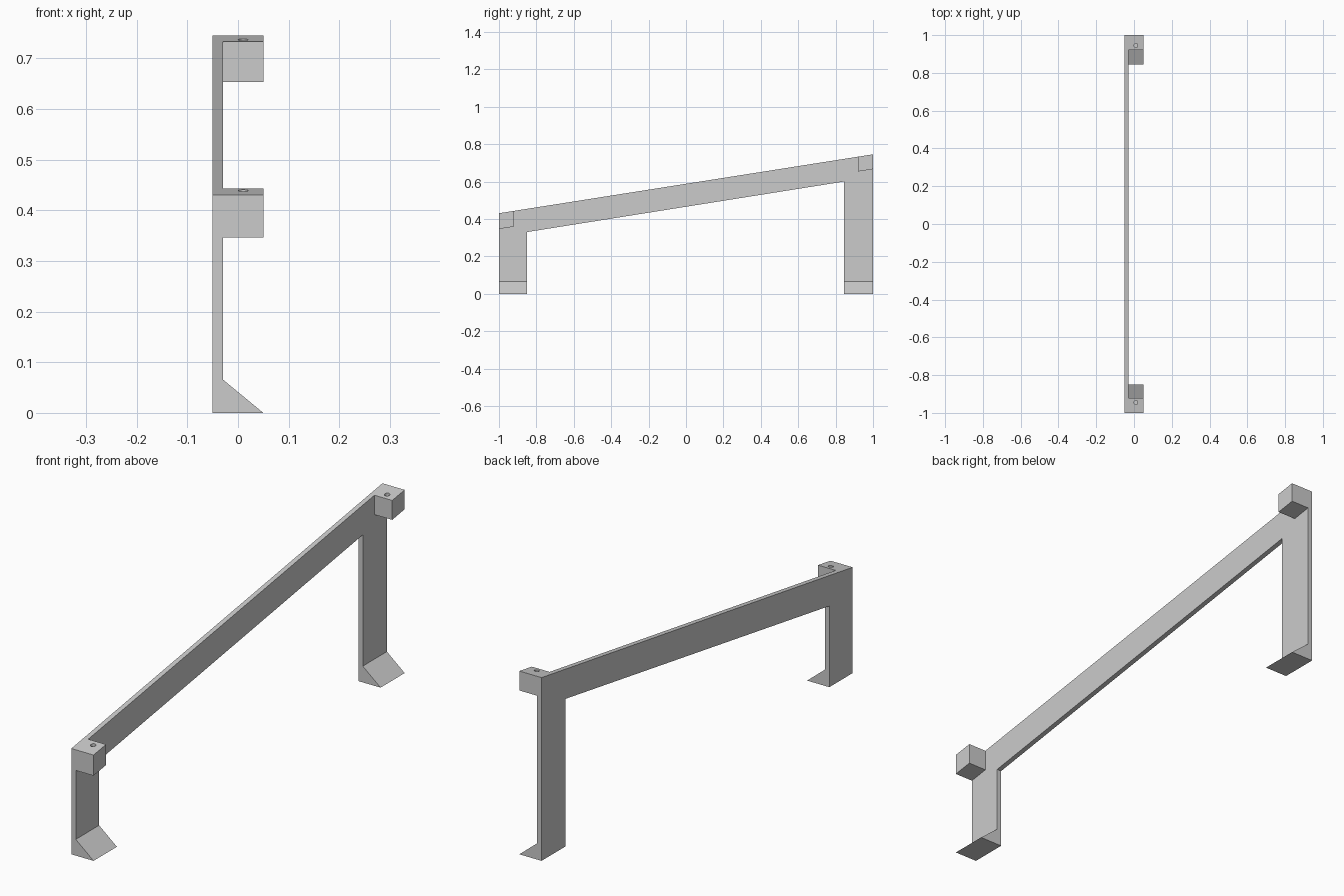
import bpy
import bmesh
from mathutils import Matrix, Vector

cube = bpy.data.objects.get("Cube")
if cube:
    bpy.data.objects.remove(cube, do_unlink=True)

GREY = (0.6, 0.6, 0.6, 1.0)
mat = bpy.data.materials.new("plain_grey")
mat.use_nodes = True
mat.diffuse_color = GREY
mat.node_tree.nodes["Principled BSDF"].inputs["Base Color"].default_value = GREY

OUTER, INNER, EDGE = -0.05, -0.03, 0.05   # plate faces and free edge of the lugs


def top_z(y):
    """Height of the sloping top edge."""
    return 0.588 + 0.1575 * y


def add_object(name, bm):
    bmesh.ops.recalc_face_normals(bm, faces=bm.faces)
    mesh = bpy.data.meshes.new(name)
    bm.to_mesh(mesh)
    bm.free()
    mesh.materials.append(mat)
    obj = bpy.data.objects.new(name, mesh)
    bpy.context.collection.objects.link(obj)
    return obj


def prism(name, profile, depth):
    """Extrude a closed 3D profile along a vector."""
    bm = bmesh.new()
    face = bm.faces.new([bm.verts.new(p) for p in profile])
    moved = bmesh.ops.extrude_face_region(bm, geom=[face], use_keep_orig=True)
    verts = [g for g in moved["geom"] if isinstance(g, bmesh.types.BMVert)]
    bmesh.ops.translate(bm, verts=verts, vec=Vector(depth))
    return add_object(name, bm)


# Thin side plate: sloping rail with a leg at each end
outline = [(-1, 0), (-0.85, 0), (-0.85, 0.33), (0.845, 0.6),
           (0.845, 0), (1, 0), (1, top_z(1)), (-1, top_z(-1))]
prism("side_plate", [(OUTER, y, z) for y, z in outline], (INNER - OUTER, 0, 0))

# Wedge feet and drilled top lugs at both ends
for end, y0, y1, lug_y, height in (("front", -1, -0.85, -1, 0.084),
                                   ("back", 0.845, 1, 0.92, 0.079)):
    prism(end + "_foot", [(INNER, y0, 0), (EDGE, y0, 0), (INNER, y0, 0.066)],
          (0, y1 - y0, 0))

    a, b = lug_y, lug_y + 0.08
    lug = prism(end + "_lug",
                [(INNER, a, top_z(a) - height), (INNER, b, top_z(b) - height),
                 (INNER, b, top_z(b)), (INNER, a, top_z(a))],
                (EDGE - INNER, 0, 0))

    # Blind screw hole
    hole_y = -0.945 if end == "front" else 0.945
    bm = bmesh.new()
    bmesh.ops.create_cone(bm, cap_ends=True, segments=24, radius1=0.01, radius2=0.01,
                          depth=0.1, matrix=Matrix.Translation((0.01, hole_y, top_z(hole_y))))
    cutter = add_object(end + "_hole_cutter", bm)
    cutter.hide_render = True
    cut = lug.modifiers.new("screw_hole", 'BOOLEAN')
    cut.operation = 'DIFFERENCE'
    cut.solver = 'EXACT'
    cut.object = cutter
    bpy.context.view_layer.objects.active = lug
    bpy.ops.object.modifier_apply(modifier=cut.name)
    bpy.data.objects.remove(cutter, do_unlink=True)
